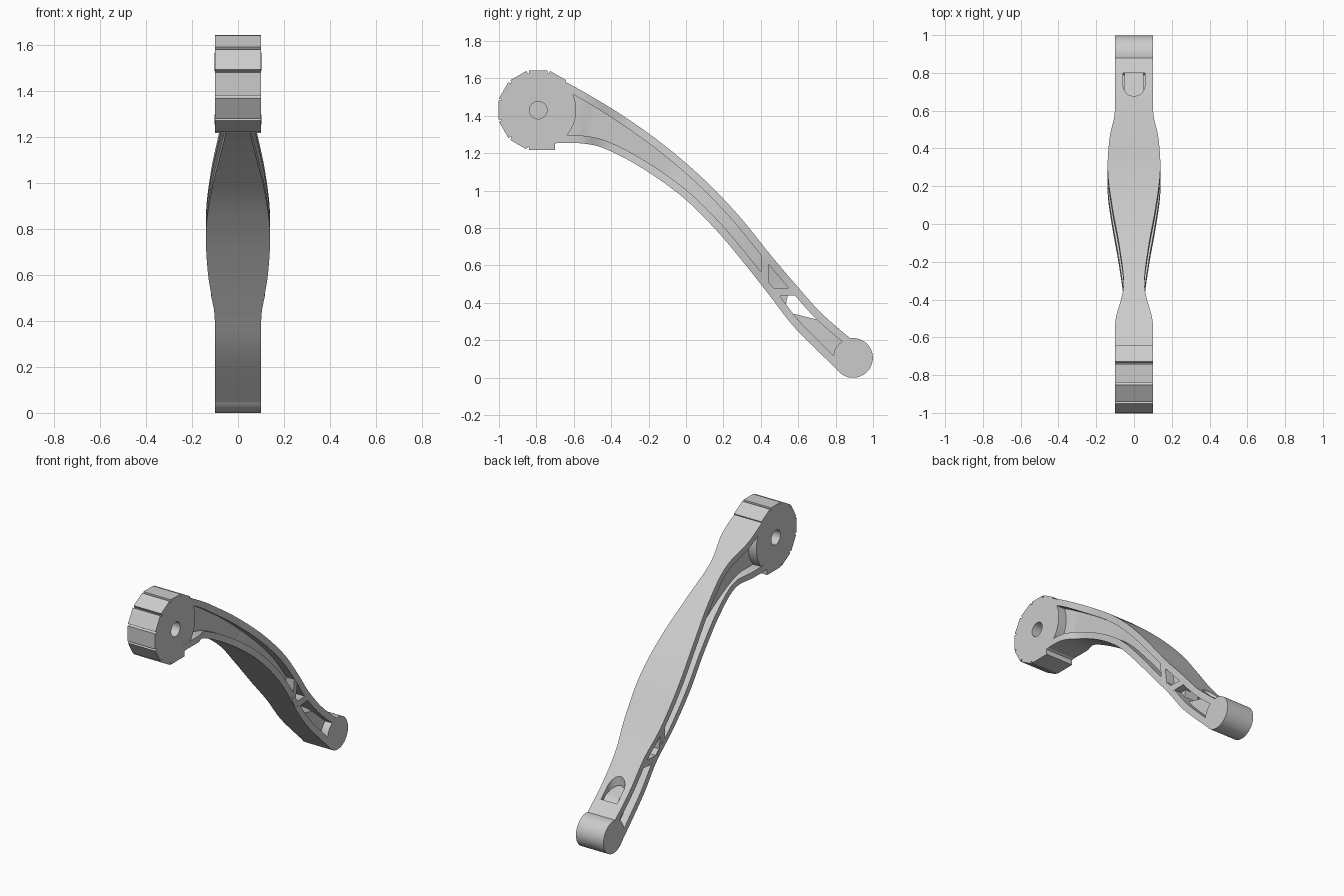
import bpy, bmesh, math
from mathutils import Vector

if "Cube" in bpy.data.objects:
    bpy.data.objects.remove(bpy.data.objects["Cube"])

mat = bpy.data.materials.new("plain grey")
mat.diffuse_color = (0.6, 0.6, 0.6, 1)
mat.use_nodes = True
mat.node_tree.nodes["Principled BSDF"].inputs["Base Color"].default_value = mat.diffuse_color


def finish(bm, name):
    bmesh.ops.recalc_face_normals(bm, faces=bm.faces[:])
    me = bpy.data.meshes.new(name)
    bm.to_mesh(me)
    bm.free()
    me.materials.append(mat)
    ob = bpy.data.objects.new(name, me)
    bpy.context.collection.objects.link(ob)
    return ob


def smooth(ob):
    bpy.ops.object.select_all(action='DESELECT')
    ob.select_set(True)
    bpy.context.view_layer.objects.active = ob
    bpy.ops.object.shade_smooth_by_angle(angle=math.radians(28))


def prism(bm, pts, width):
    """Extrude a side outline (y, z) across x; width(y, z) is the half width."""
    a = [bm.verts.new((-width(y, z), y, z)) for y, z in pts]
    b = [bm.verts.new((width(y, z), y, z)) for y, z in pts]
    n = len(pts)
    bm.faces.new(a)
    bm.faces.new(b[::-1])
    for i in range(n):
        j = (i + 1) % n
        bm.faces.new((a[i], b[i], b[j], a[j]))


def arc(cy, cz, r, a0, a1, n):
    return [(cy + r * math.cos(math.radians(a0 + (a1 - a0) * i / n)),
             cz + r * math.sin(math.radians(a0 + (a1 - a0) * i / n))) for i in range(n + 1)]


def cut(ob, cutter):
    m = ob.modifiers.new("cut", 'BOOLEAN')
    m.operation, m.object, m.solver = 'DIFFERENCE', cutter, 'EXACT'
    bpy.context.view_layer.objects.active = ob
    bpy.ops.object.modifier_apply(modifier=m.name)
    bpy.data.objects.remove(cutter)


# Arm stations: upper y, z, lower y, z, half width
S = [(-.66, 1.59, -.72, 1.255, .10), (-.51, 1.506, -.56, 1.252, .098),
     (-.33, 1.395, -.43, 1.222, .056), (-.12, 1.245, -.235, 1.12, .077),
     (.09, 1.065, -.02, .967, .115), (.28, .868, .16, .79, .139),
     (.45, .658, .32, .60, .130), (.58, .505, .45, .435, .103),
     (.72, .348, .59, .257, .10), (.88, .208, .82, .031, .10)]


def station(t):
    i = min(int(t), len(S) - 2)
    f = t - i
    p0, p1, p2, p3 = (S[max(0, min(len(S) - 1, i + k))] for k in (-1, 0, 1, 2))
    return [0.5 * (2 * b + (c - a) * f + (2 * a - 5 * b + 4 * c - d) * f * f
                   + (3 * b - a - 3 * c + d) * f ** 3)
            for a, b, c, d in zip(p0, p1, p2, p3)]


ROWS = [station(i / 8) for i in range((len(S) - 1) * 8 + 1)]


def arm_width(y, z):
    return min(ROWS, key=lambda r: math.hypot((r[0] + r[2]) / 2 - y, (r[1] + r[3]) / 2 - z))[4]


def loft(name, rows, span, width):
    """Sweep a rectangle along the arm; span picks its two edges on the chord."""
    bm = bmesh.new()
    rings = []
    for r in rows:
        u, l = Vector(r[0:2]), Vector(r[2:4])
        p, q = span(u, l, (l - u).normalized())
        w = width(r[4])
        rings.append([bm.verts.new(c) for c in
                      ((-w, *p), (w, *p), (w, *q), (-w, *q))])
    for a, b in zip(rings, rings[1:]):
        for i in range(4):
            j = (i + 1) % 4
            bm.faces.new((a[i], a[j], b[j], b[i]))
    bm.faces.new(rings[0])
    bm.faces.new(rings[-1][::-1])
    return finish(bm, name)


T = 0.042
upper = loft("upper_flange", ROWS, lambda u, l, d: (u, u + d * T), lambda w: w)
lower = loft("lower_flange", ROWS, lambda u, l, d: (l - d * T, l), lambda w: w)
web = loft("web", ROWS[:58], lambda u, l, d: (u + d * T * .5, l - d * T * .5),
           lambda w: max(.034, w - .06))

# Slot through the upper flange near the small end
bm = bmesh.new()
prism_pts = arc(0, .735, .058, 180, 360, 20) + [(.058, .80), (-.058, .80)]
lo = [bm.verts.new((x, y, .2)) for x, y in prism_pts]
hi = [bm.verts.new((x, y, .5)) for x, y in prism_pts]
bm.faces.new(lo)
bm.faces.new(hi[::-1])
for i in range(len(lo)):
    j = (i + 1) % len(lo)
    bm.faces.new((lo[i], hi[i], hi[j], lo[j]))
cut(upper, finish(bm, "slot_cutter"))

# Cross ribs between the pockets, and the partly open web of the last pocket
bm = bmesh.new()
prism(bm, [(.40, .685), (.44, .64), (.44, .455), (.40, .505)], arm_width)
prism(bm, [(.43, .48), (.57, .48), (.60, .44), (.48, .435), (.455, .455)], arm_width)
ribs = finish(bm, "cross_ribs")
bm = bmesh.new()
prism(bm, [(.47, .445), (.545, .44), (.53, .375), (.545, .348), (.73, .303), (.76, .295),
           (.87, .19), (.82, .06), (.72, .13), (.61, .26), (.50, .40)], lambda y, z: .05)
end_web = finish(bm, "end_web")

# Round small end
bm = bmesh.new()
prism(bm, arc(.893, .105, .106, 0, 354.375, 63), lambda y, z: .1)
small_end = finish(bm, "small_end")

# Hub: notched twelve-sided outline, round where the arm joins
HY, HZ, A = -.79, 1.43, .213
pts = []
for k in range(60, 271, 30):
    a = math.radians(k)
    n, t = Vector((math.cos(a), math.sin(a))), Vector((-math.sin(a), math.cos(a)))
    c = Vector((HY, HZ))
    pts += [c + n * (A - .012) - t * .05, c + n * A - t * .05,
            c + n * A + t * .05, c + n * (A - .018) + t * .05]
pts = [tuple(p) for p in pts[:-2]]
pts += [(-.70, HZ - A), (-.70, 1.251)] + arc(HY, HZ, .203, -62, 42, 24)
bm = bmesh.new()
prism(bm, pts, lambda y, z: .1)
hub = finish(bm, "hub")

# Blind axle hole on both sides of the hub
bm = bmesh.new()
prism(bm, arc(HY, HZ, .047, 0, 348.75, 31), lambda y, z: .07)
for v in bm.verts:
    v.co.x += .1
geo = bmesh.ops.duplicate(bm, geom=bm.verts[:] + bm.edges[:] + bm.faces[:])["geom"]
for v in geo:
    if isinstance(v, bmesh.types.BMVert):
        v.co.x -= .2
cut(hub, finish(bm, "hole_cutter"))

for ob in (upper, lower, web, ribs, end_web, small_end, hub):
    smooth(ob)
